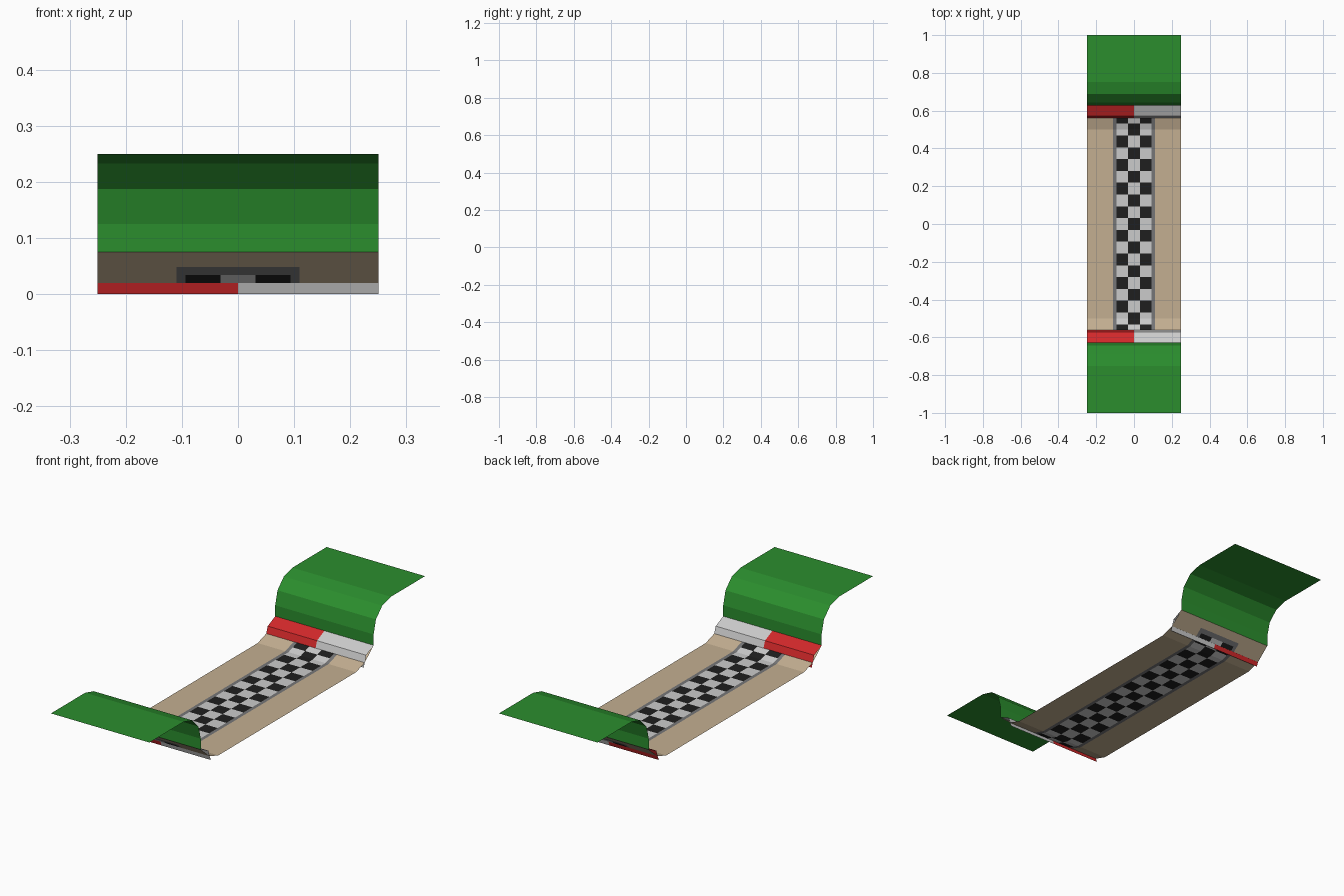
import bpy
import math

if "Cube" in bpy.data.objects:
    bpy.data.objects.remove(bpy.data.objects["Cube"])

HALF_W = 0.25
WALL_Y = 0.627
RAMP = [(0, 0), (0.5, 0), (0.5625, 0.02), (WALL_Y, 0.075)]


def material(name, rgb):
    m = bpy.data.materials.new(name)
    m.diffuse_color = (*rgb, 1)
    m.use_nodes = True
    m.node_tree.nodes["Principled BSDF"].inputs["Base Color"].default_value = m.diffuse_color
    return m


TAN = material("tan", (0.55, 0.43, 0.285))
GREY = material("edge_grey", (0.18, 0.18, 0.185))
BLACK = material("black", (0.013, 0.013, 0.013))
WHITE = material("white", (0.84, 0.84, 0.84))
RED = material("red", (0.64, 0.021, 0.023))
GREEN = material("green", (0.024, 0.27, 0.027))


def ramp_profile(y0, y1):
    """Road section points between y0 and y1, including its bends."""
    def height(y):
        for (a, za), (b, zb) in zip(RAMP, RAMP[1:]):
            if y <= b + 1e-6:
                return za + (zb - za) * (y - a) / (b - a)
    ys = [y0] + [y for y, _ in RAMP if y0 + 1e-5 < y < y1 - 1e-5] + [y1]
    return [(y, height(y)) for y in ys]


def sheet(name, strips):
    """One object of swept strips (x0, x1, profile, material), mirrored front to back."""
    verts, faces, slots, mats = [], [], [], []
    for x0, x1, profile, mat in strips:
        if mat not in mats:
            mats.append(mat)
        base = len(verts)
        for y, z in profile:
            verts += [(x0, y, z), (x1, y, z)]
        for i in range(len(profile) - 1):
            a = base + 2 * i
            faces.append((a, a + 1, a + 3, a + 2))
            slots.append(mats.index(mat))
    mesh = bpy.data.meshes.new(name)
    mesh.from_pydata(verts, [], faces)
    for m in mats:
        mesh.materials.append(m)
    for poly, slot in zip(mesh.polygons, slots):
        poly.material_index = slot
    obj = bpy.data.objects.new(name, mesh)
    bpy.context.collection.objects.link(obj)
    mod = obj.modifiers.new("mirror", 'MIRROR')
    mod.use_axis = (False, True, False)
    return obj


CHECK = 0.0625
CHECK_X, CHECK_END = 1.5 * CHECK, 0.579
EDGE_X, EDGE_END = 0.11, 0.596

# Tan road surface around the chequered lane
sheet("road_surface", [
    (-HALF_W, -EDGE_X, ramp_profile(0, WALL_Y), TAN),
    (EDGE_X, HALF_W, ramp_profile(0, WALL_Y), TAN),
    (-EDGE_X, EDGE_X, ramp_profile(EDGE_END, WALL_Y), TAN),
])

# Grey border of the lane
sheet("lane_border", [
    (-EDGE_X, -CHECK_X, ramp_profile(0, EDGE_END), GREY),
    (CHECK_X, EDGE_X, ramp_profile(0, EDGE_END), GREY),
    (-CHECK_X, CHECK_X, ramp_profile(CHECK_END, EDGE_END), GREY),
])

# Chequered lane, middle row centred on y = 0
checks = []
for row in range(10):
    y0 = max(0, (row - 0.5) * CHECK)
    y1 = min(CHECK_END, (row + 0.5) * CHECK)
    for col in (-1, 0, 1):
        mat = BLACK if (row + col) % 2 == 0 else WHITE
        checks.append(((col - 0.5) * CHECK, (col + 0.5) * CHECK,
                       ramp_profile(y0, y1), mat))
sheet("chequered_lane", checks)

# Red and white kerbs, poking down through the ramp
kerb = [(0.555, 0), (0.573, 0.05), (WALL_Y, 0.075)]
sheet("kerb", [(-HALF_W, 0, kerb, RED), (0, HALF_W, kerb, WHITE)])

# Green banks: short wall, quarter round, flat top
bank = [(WALL_Y, 0.075)]
for i in range(4):
    a = math.radians(30 * i)
    bank.append((WALL_Y + 0.125 * (1 - math.cos(a)), 0.125 + 0.125 * math.sin(a)))
bank.append((1, 0.25))
sheet("grass_bank", [(-HALF_W, HALF_W, bank, GREEN)])
